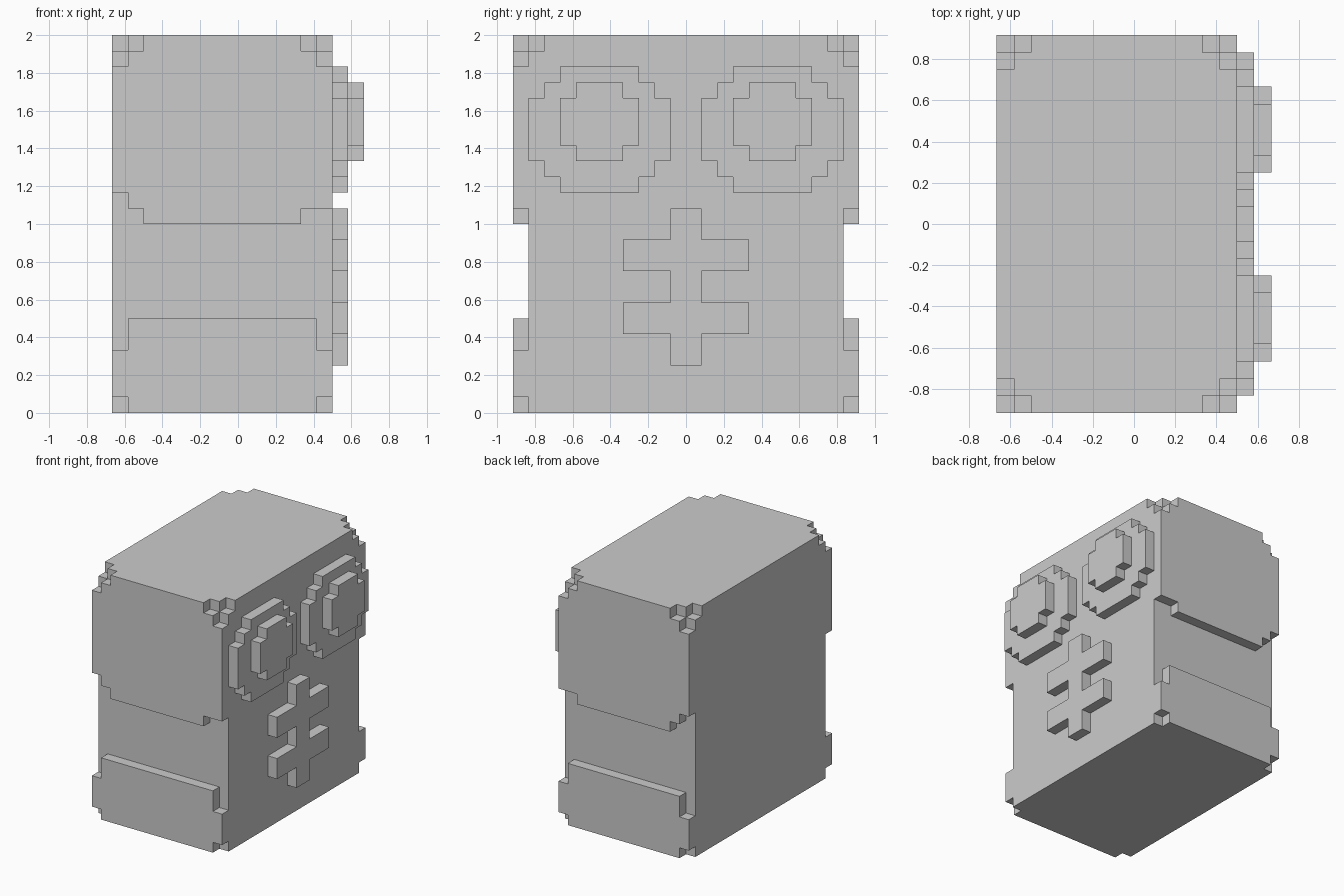
import bpy
import bmesh
from mathutils import Vector

U = 1 / 12  # size of one block

cube = bpy.data.objects.get("Cube")
if cube:
    bpy.data.objects.remove(cube, do_unlink=True)

grey = bpy.data.materials.new("plain grey")
grey.use_nodes = True
grey.diffuse_color = (0.6, 0.6, 0.6, 1)
grey.node_tree.nodes["Principled BSDF"].inputs["Base Color"].default_value = (0.6, 0.6, 0.6, 1)


def finish(name, bm):
    """Turn a bmesh in block units into a named object."""
    bmesh.ops.recalc_face_normals(bm, faces=bm.faces[:])
    bmesh.ops.scale(bm, vec=(U, U, U), verts=bm.verts[:])
    mesh = bpy.data.meshes.new(name)
    bm.to_mesh(mesh)
    bm.free()
    mesh.materials.append(grey)
    obj = bpy.data.objects.new(name, mesh)
    bpy.context.collection.objects.link(obj)
    return obj


def add_box(bm, low, high):
    low, high = Vector(low), Vector(high)
    verts = bmesh.ops.create_cube(bm, size=1)["verts"]
    bmesh.ops.scale(bm, vec=high - low, verts=verts)
    bmesh.ops.translate(bm, vec=(low + high) / 2, verts=verts)


def stepped_outline(rows):
    """Outline of stacked rows (bottom, top, low edge, high edge), listed upward."""
    right = [p for b, t, lo, hi in rows for p in ((hi, b), (hi, t))]
    left = [p for b, t, lo, hi in reversed(rows) for p in ((lo, t), (lo, b))]
    points = right + left
    # drop points in the middle of a straight side
    keep = []
    for i, p in enumerate(points):
        a, c = points[i - 1], points[(i + 1) % len(points)]
        if p != a and not (a[0] == p[0] == c[0]):
            keep.append(p)
    return keep


def plate(name, rows, axis, start, end):
    """Extrude a stepped outline along x or y."""
    bm = bmesh.new()
    verts = []
    for s, z in stepped_outline(rows):
        verts.append(bm.verts.new((start, s, z) if axis == "x" else (s, start, z)))
    face = bm.faces.new(verts)
    moved = bmesh.ops.extrude_face_region(bm, geom=[face])["geom"]
    step = Vector((end - start, 0, 0)) if axis == "x" else Vector((0, end - start, 0))
    bmesh.ops.translate(bm, vec=step, verts=[v for v in moved if isinstance(v, bmesh.types.BMVert)])
    return finish(name, bm)


# Main block with its four top corners notched
bm = bmesh.new()
add_box(bm, (-8, -10, 0), (6, 10, 24))
body = finish("body", bm)
bm = bmesh.new()
for x in (-8, 6):
    for y in (-10, 10):
        add_box(bm, (x - 1, y - 1, 23), (x + 1, y + 1, 25))
cutter = finish("corner_cutter", bm)
cutter.hide_render = True
notch = body.modifiers.new("corner_notches", "BOOLEAN")
notch.operation = "DIFFERENCE"
notch.solver = "EXACT"
notch.object = cutter
bpy.context.view_layer.objects.active = body
bpy.ops.object.modifier_apply(modifier=notch.name)
bpy.data.objects.remove(cutter, do_unlink=True)

# Stepped outlines of the raised parts
head_rows = [(12, 13, -6, 4), (13, 14, -7, 6), (14, 22, -8, 6), (22, 23, -7, 5), (23, 24, -6, 4)]
foot_rows = [(0, 1, -7, 5), (1, 4, -8, 6), (4, 6, -7, 5)]
eye_rows = [(14, 15, 3, 8), (15, 16, 2, 9), (16, 20, 1, 10), (20, 21, 2, 9), (21, 22, 3, 8)]
pupil_rows = [(16, 17, 4, 7), (17, 20, 3, 8), (20, 21, 4, 7)]
emblem_rows = [(3, 5, -1, 1), (5, 7, -4, 4), (7, 9, -1, 1), (9, 11, -4, 4), (11, 13, -1, 1)]

# Side plates and eyes, repeated on both sides
for side, s in (("front", -1), ("back", 1)):
    plate(side + "_head_plate", head_rows, "y", 10 * s, 11 * s)
    plate(side + "_lower_plate", foot_rows, "y", 10 * s, 11 * s)
    for part, rows, depth in (("eye", eye_rows, 6), ("pupil", pupil_rows, 7)):
        placed = [(b, t, *sorted((lo * s, hi * s))) for b, t, lo, hi in rows]
        plate(side + "_" + part, placed, "x", depth, depth + 1)

# Raised double cross below the eyes
plate("double_cross", emblem_rows, "x", 6, 7)
